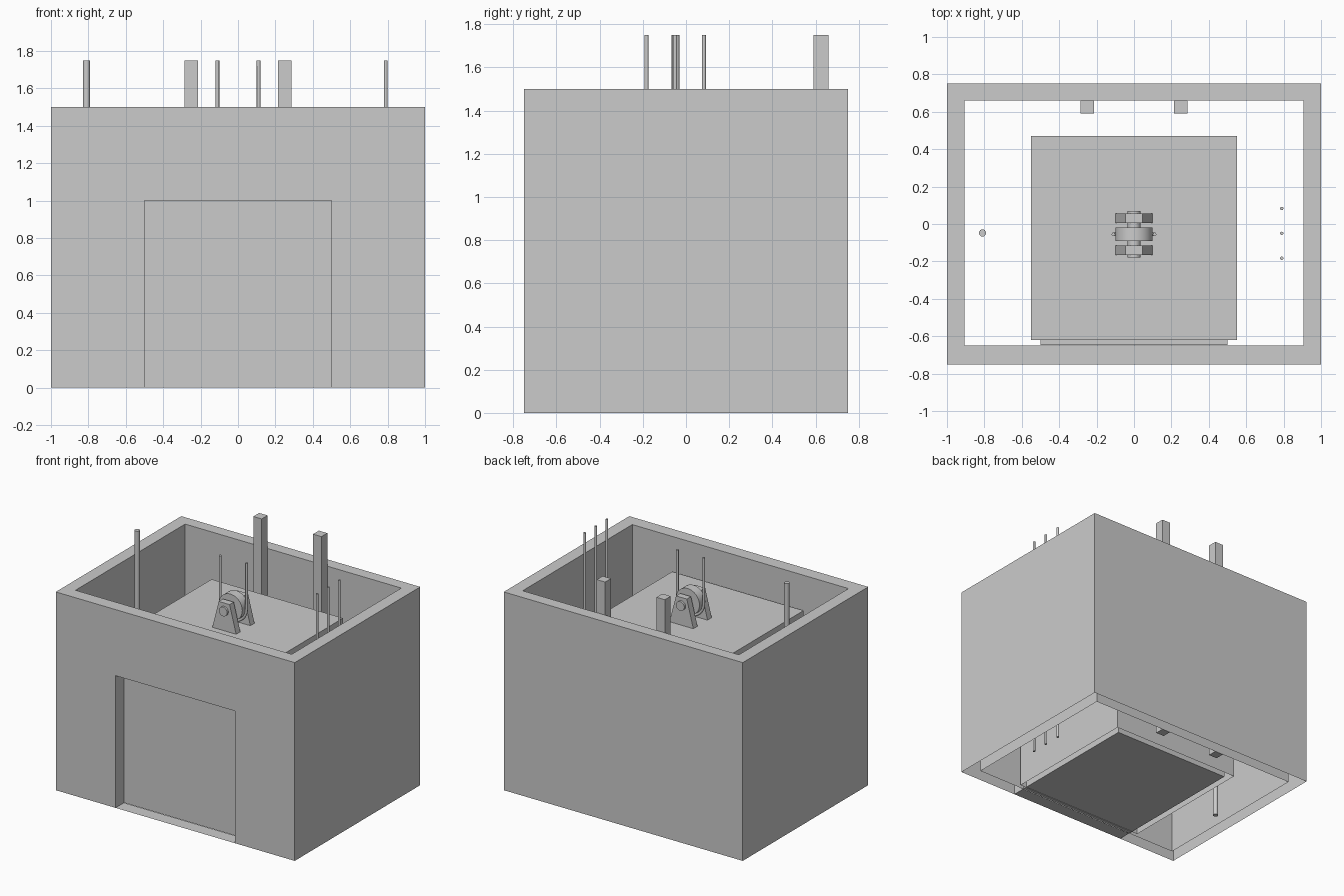
import bpy, bmesh, math

if "Cube" in bpy.data.objects:
    bpy.data.objects.remove(bpy.data.objects["Cube"])


def add_mesh(name, bm):
    bmesh.ops.recalc_face_normals(bm, faces=bm.faces)
    me = bpy.data.meshes.new(name)
    bm.to_mesh(me)
    bm.free()
    ob = bpy.data.objects.new(name, me)
    bpy.context.collection.objects.link(ob)
    return ob


def box(name, lo, hi):
    bm = bmesh.new()
    bmesh.ops.create_cube(bm, size=1)
    for v in bm.verts:
        v.co = [lo[i] if v.co[i] < 0 else hi[i] for i in range(3)]
    return add_mesh(name, bm)


def cylinder(name, center, radius, depth, along_y=False, sides=32):
    rot = (math.pi / 2, 0, 0) if along_y else (0, 0, 0)
    bpy.ops.mesh.primitive_cylinder_add(vertices=sides, radius=radius, depth=depth,
                                        location=center, rotation=rot)
    ob = bpy.context.object
    ob.name = name
    bpy.ops.object.shade_smooth_by_angle(angle=math.radians(35))
    return ob


def cut(ob, lo, hi):
    cutter = box("cutter", lo, hi)
    cutter.hide_render = True
    mod = ob.modifiers.new("cut", 'BOOLEAN')
    mod.operation, mod.solver, mod.object = 'DIFFERENCE', 'EXACT', cutter
    bpy.context.view_layer.objects.active = ob
    bpy.ops.object.modifier_apply(modifier=mod.name)
    bpy.data.objects.remove(cutter)


def open_bottom(ob):
    bm = bmesh.new()
    bm.from_mesh(ob.data)
    low = [f for f in bm.faces if all(abs(v.co.z) < 1e-4 for v in f.verts)]
    bmesh.ops.delete(bm, geom=low, context='FACES')
    bm.to_mesh(ob.data)
    bm.free()


# Shaft walls, with a doorway and an open underside
shaft = box("shaft_walls", (-1, -0.75, 0), (1, 0.75, 1.5))
cut(shaft, (-0.905, -0.65, -0.2), (0.905, 0.66, 1.7))
cut(shaft, (-0.5, -0.9, -0.2), (0.5, -0.6, 1.0))
open_bottom(shaft)

# Doorway sill
bm = bmesh.new()
bm.faces.new([bm.verts.new((x, y, 0)) for x, y in
              ((-0.5, -0.75), (0.5, -0.75), (0.5, -0.65), (-0.5, -0.65))])
add_mesh("door_sill", bm)

# Lift car: outer shell, inner cabin, door
car = box("car_shell", (-0.55, -0.62, 0), (0.55, 0.47, 1.25))
open_bottom(car)
box("car_cabin", (-0.5, -0.615, 0), (0.5, 0.42, 1.2))
box("car_door", (-0.5, -0.648, 0), (0.5, -0.62, 1.0))

# Guide rails on the back wall
for side, x in (("left", -0.25), ("right", 0.25)):
    box("guide_rail_" + side, (x - 0.035, 0.59, 0), (x + 0.035, 0.66, 1.75))

# Cables hanging at the sides of the shaft
cylinder("main_cable", (-0.81, -0.048, 0.875), 0.019, 1.75)
for i, y in enumerate((-0.183, -0.05, 0.083)):
    cylinder(f"thin_cable_{i + 1}", (0.79, y, 0.875), 0.009, 1.75, sides=16)

# Pulley wheel and axle
PY, PZ = -0.055, 1.4
cylinder("pulley_wheel", (0, PY, PZ), 0.099, 0.07, True)
cylinder("pulley_axle", (0, PY, PZ), 0.035, 0.25, True)

# Tapered brackets
for side, y in (("front", PY - 0.11), ("back", PY + 0.06)):
    bm = bmesh.new()
    face = bm.faces.new([bm.verts.new((x, y, z)) for x, z in
                         ((-0.1, 1.25), (0.1, 1.25), (0.045, 1.46), (-0.045, 1.46))])
    ext = bmesh.ops.extrude_face_region(bm, geom=[face])["geom"]
    bmesh.ops.translate(bm, vec=(0, 0.05, 0),
                        verts=[v for v in ext if isinstance(v, bmesh.types.BMVert)])
    add_mesh("pulley_bracket_" + side, bm)

# Hoist rope looped under the wheel
pts = [(-0.11, 1.75)]
pts += [(-0.11 * math.cos(math.pi * i / 16), PZ - 0.11 * math.sin(math.pi * i / 16))
        for i in range(17)]
pts += [(0.11, 1.75)]
cu = bpy.data.curves.new("hoist_rope", 'CURVE')
cu.dimensions = '3D'
cu.bevel_depth = 0.01
cu.bevel_resolution = 2
cu.use_fill_caps = True
sp = cu.splines.new('POLY')
sp.points.add(len(pts) - 1)
for p, (x, z) in zip(sp.points, pts):
    p.co = (x, PY, z, 1)
bpy.context.collection.objects.link(bpy.data.objects.new("hoist_rope", cu))
